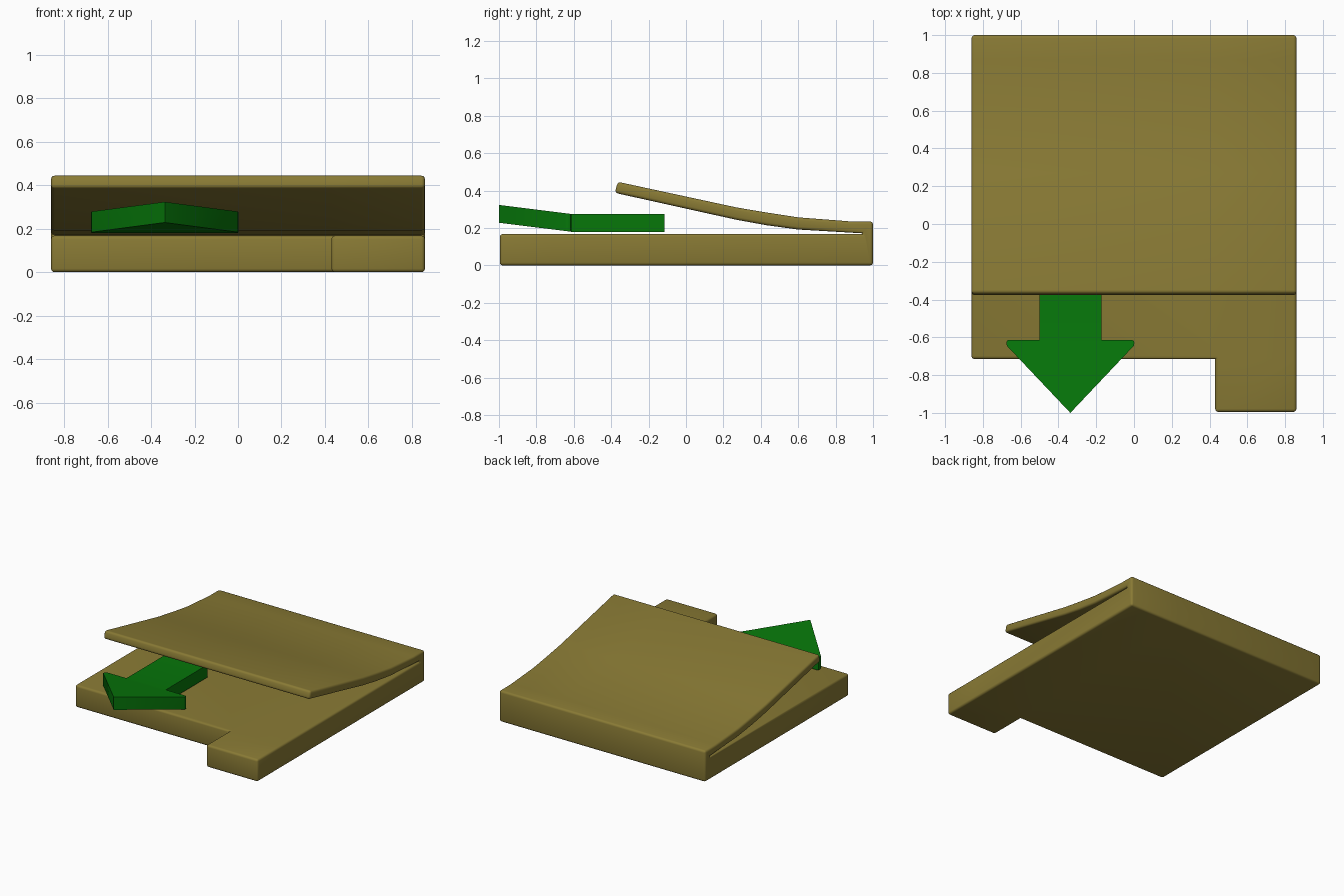
import bpy, bmesh, math

if "Cube" in bpy.data.objects:
    bpy.data.objects.remove(bpy.data.objects["Cube"])


def finish(bm, name, color):
    bmesh.ops.recalc_face_normals(bm, faces=bm.faces)
    mesh = bpy.data.meshes.new(name)
    bm.to_mesh(mesh)
    bm.free()
    obj = bpy.data.objects.new(name, mesh)
    bpy.context.collection.objects.link(obj)
    mat = bpy.data.materials.new(name + "_color")
    mat.diffuse_color = color
    mat.use_nodes = True
    mat.node_tree.nodes["Principled BSDF"].inputs["Base Color"].default_value = mat.diffuse_color
    mesh.materials.append(mat)
    bpy.ops.object.select_all(action='DESELECT')
    obj.select_set(True)
    bpy.context.view_layer.objects.active = obj
    bpy.ops.object.shade_smooth_by_angle(angle=math.radians(35))
    return obj


# Folded pad: side profile (y, z) of the base and the raised top sheet,
# with a tiny blunt wall at the bottom of the fold
profile = [(-0.715, 0), (1, 0), (1, 0.235), (0.87, 0.236), (0.60, 0.257),
           (0.43, 0.283), (0.27, 0.31), (-0.365, 0.447), (-0.38, 0.388),
           (0.27, 0.244), (0.43, 0.215), (0.60, 0.192), (0.94, 0.172),
           (0.94, 0.168), (-0.715, 0.168)]
n = len(profile)
bm = bmesh.new()
rings = [[bm.verts.new((x, y, z)) for y, z in profile] for x in (-0.86, 0.43, 0.86)]
front = None
for a, b in zip(rings, rings[1:]):
    for i in range(n):
        j = (i + 1) % n
        front = bm.faces.new((a[i], a[j], b[j], b[i]))
bm.faces.new(rings[0])
bm.faces.new(rings[-1][::-1])

# Front tab, pulled out of the right part of the base front
out = bmesh.ops.extrude_face_region(bm, geom=[front])
for v in out["geom"]:
    if isinstance(v, bmesh.types.BMVert):
        v.co.y = -0.995
if front.is_valid:
    bm.faces.remove(front)
bmesh.ops.recalc_face_normals(bm, faces=bm.faces)

# Rounded outer edges; the fold crease stays sharp
edges = [e for e in bm.edges if len(e.link_faces) == 2
         and e.calc_face_angle_signed() > math.radians(40)]
bmesh.ops.bevel(bm, geom=edges, offset=0.016, segments=3, profile=0.5,
                affect='EDGES', clamp_overlap=False)
finish(bm, "folded_pad", (0.25, 0.195, 0.035, 1))

# Arrow: flat shaft and a head that tilts up towards its tip
cx, bottom, thick = -0.337, 0.18, 0.095
right = [(0.164, -0.613), (0.325, -0.613), (0.335, -0.618),
         (0.339, -0.63), (0.336, -0.645)]
head = right + [(0, -1.0)] + [(-x, y) for x, y in reversed(right)]
bm = bmesh.new()


def point(x, y):
    return bm.verts.new((cx + x, y, bottom + max(0, -0.613 - y) * 0.125))


hv = [point(x, y) for x, y in head]
bm.faces.new(hv)
bm.faces.new((hv[0], hv[-1], point(-0.164, -0.115), point(0.164, -0.115)))
bmesh.ops.recalc_face_normals(bm, faces=bm.faces)
out = bmesh.ops.extrude_face_region(bm, geom=bm.faces[:], use_keep_orig=True)
for v in out["geom"]:
    if isinstance(v, bmesh.types.BMVert):
        v.co.z += thick
finish(bm, "pull_arrow", (0.002, 0.185, 0.003, 1))
